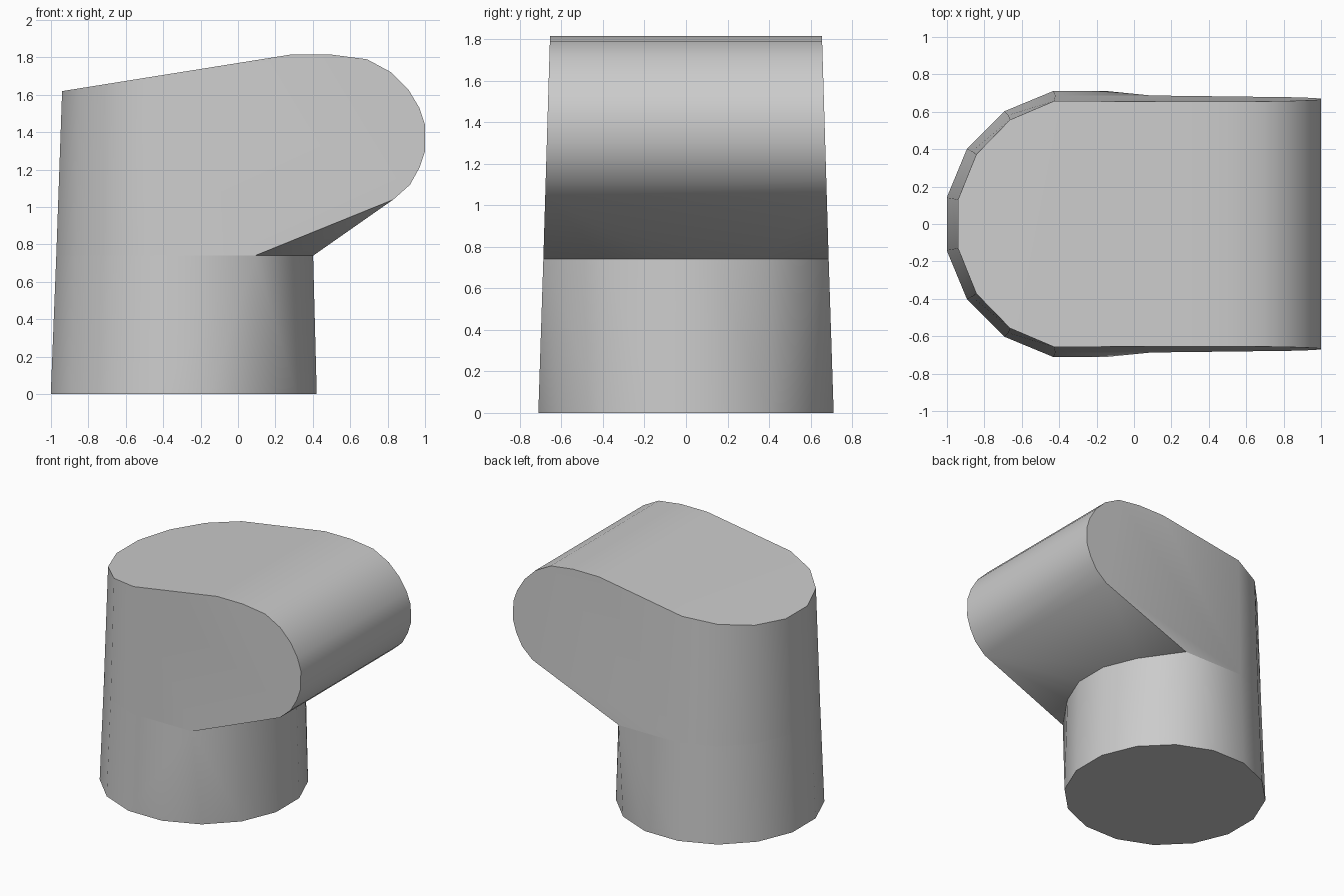
import bpy, bmesh
from math import cos, sin, pi, radians

cube = bpy.data.objects.get("Cube")
if cube:
    bpy.data.objects.remove(cube, do_unlink=True)

grey = bpy.data.materials.new("light grey")
grey.use_nodes = True
COLOUR = (0.6, 0.6, 0.6, 1)
grey.diffuse_color = COLOUR
grey.node_tree.nodes["Principled BSDF"].inputs["Base Color"].default_value = COLOUR

SIDES = 16
SEAM = 0.74


def ring(cx, rx, ry):
    """Sixteen-sided ring with flats facing the axes."""
    angles = [2 * pi * (i + 0.5) / SIDES for i in range(SIDES)]
    return [(cx + rx * cos(a), ry * sin(a)) for a in angles]


def solid(name, points):
    """Convex solid wrapped around the given outline points."""
    bm = bmesh.new()
    for p in points:
        bm.verts.new(p)
    result = bmesh.ops.convex_hull(bm, input=bm.verts[:])
    spare = {g for g in result["geom_interior"] + result["geom_unused"]
             if isinstance(g, bmesh.types.BMVert)}
    bmesh.ops.delete(bm, geom=list(spare), context='VERTS')
    bmesh.ops.dissolve_limit(bm, angle_limit=radians(1),
                             verts=bm.verts[:], edges=bm.edges[:])
    bmesh.ops.recalc_face_normals(bm, faces=bm.faces[:])
    mesh = bpy.data.meshes.new(name)
    bm.to_mesh(mesh)
    bm.free()
    mesh.materials.append(grey)
    obj = bpy.data.objects.new(name, mesh)
    bpy.context.collection.objects.link(obj)
    bpy.ops.object.select_all(action='DESELECT')
    obj.select_set(True)
    bpy.context.view_layer.objects.active = obj
    bpy.ops.object.shade_smooth_by_angle(angle=radians(30))
    return obj


# Seam outline: round, with two corners where the flat cheeks begin
seam = ring(-0.285, 0.70, 0.70)
for i in (2, SIDES - 3):
    seam[i] = (0.09, 0.687 if seam[i][1] > 0 else -0.687)
seam_points = [(x, y, SEAM) for x, y in seam]

# Round base, tapering slightly to the seam
solid("round_base",
      [(x, y, 0) for x, y in ring(-0.29, 0.725, 0.725)] + seam_points)

# Upper body: rounded back of the sloping top
top = [(x, y, 1.62 + 0.16 * (x + 0.94))
       for x, y in ring(-0.30, 0.653, 0.67) if x < -0.3]

# Overhanging rounded nose, the same outline on both cheeks
nose = [(0.28, 1.815), (0.50, 1.815), (0.69, 1.79), (0.82, 1.72),
        (0.91, 1.63), (0.97, 1.53), (1.0, 1.44), (1.0, 1.30),
        (0.97, 1.21), (0.92, 1.12), (0.83, 1.04)]
cheeks = [(x, side * (0.687 - 0.03 * (z - SEAM)), z)
          for x, z in nose for side in (-1, 1)]

solid("overhanging_body", seam_points + top + cheeks)
